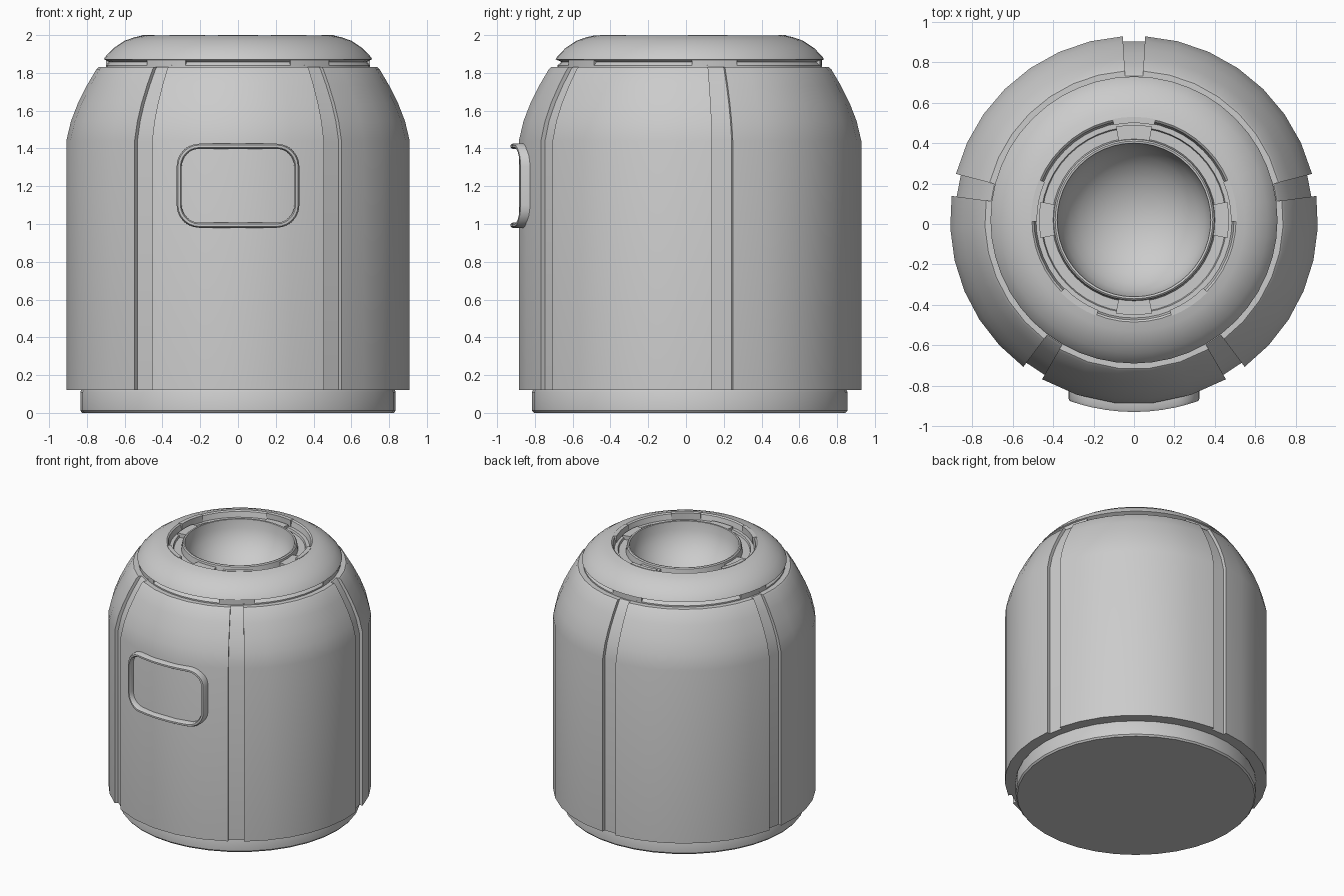
import bpy, bmesh, math
from math import radians, cos, sin, sqrt, pi

if "Cube" in bpy.data.objects:
    bpy.data.objects.remove(bpy.data.objects["Cube"])

CY = 0.02                                # body axis sits slightly behind the origin
GAPS = [-123.5, -56.5, 11, 90, 169]      # panel gap directions
HALF = 3.5                               # half angle of a gap


def finish(name, bm, smooth=28):
    bmesh.ops.remove_doubles(bm, verts=bm.verts, dist=1e-5)
    bmesh.ops.recalc_face_normals(bm, faces=bm.faces)
    me = bpy.data.meshes.new(name)
    bm.to_mesh(me)
    bm.free()
    ob = bpy.data.objects.new(name, me)
    bpy.context.collection.objects.link(ob)
    bpy.ops.object.select_all(action='DESELECT')
    ob.select_set(True)
    bpy.context.view_layer.objects.active = ob
    bpy.ops.object.shade_smooth_by_angle(angle=radians(smooth))
    return ob


def skin(bm, rings):
    # joins a closed loop of equal-length vertex rows
    for a, b in zip(rings, rings[1:] + rings[:1]):
        for i in range(len(a) - 1):
            bm.faces.new((a[i], b[i], b[i + 1], a[i + 1]))


def lathe(name, profile, stations):
    # profile: (r, z, cut weight); stations: (angle, cut depth)
    bm = bmesh.new()
    rings = []
    for ang, cut in stations:
        c, s = cos(radians(ang)), sin(radians(ang))
        row = []
        for r, z, *w in profile:
            rr = r - cut * (w[0] if w else 0)
            row.append(bm.verts.new((rr * c, CY + rr * s, z)))
        rings.append(row)
    skin(bm, rings)
    return finish(name, bm)


def arc_blocks(name, centres, half, r0, r1, z0, z1, n=4):
    # curved blocks repeated round the axis
    bm = bmesh.new()
    for mid in centres:
        rings = []
        for i in range(n + 1):
            a = radians(mid - half + 2 * half * i / n)
            rings.append([bm.verts.new((r * cos(a), CY + r * sin(a), z))
                          for r, z in ((r0, z0), (r1, z0), (r1, z1), (r0, z1))])
        for a, b in zip(rings, rings[1:]):
            for k in range(4):
                bm.faces.new((a[k], a[k - 1], b[k - 1], b[k]))
        bm.faces.new(rings[0])
        bm.faces.new(rings[-1])
    return finish(name, bm)


# Body shell: five panels separated by shallow vertical grooves
stations = []
for i, g in enumerate(GAPS):
    start = g + HALF
    end = (GAPS[i + 1] if i < 4 else GAPS[0] + 360) - HALF
    n = round((end - start) / 11)
    stations += [(g - HALF, 0.025), (g + HALF, 0.025)]
    stations += [(start + (end - start) * k / n, 0) for k in range(n + 1)]
lathe("body_shell", [(0, 0.12), (0.80, 0.12), (0.91, 0.12, 1), (0.91, 1.44, 1),
                     (0.885, 1.545, 1), (0.848, 1.64, 1), (0.80, 1.735, 1),
                     (0.75, 1.82, 1), (0.738, 1.83, 1), (0.69, 1.83), (0, 1.80)][:-1]
      + [(0.68, 1.80), (0, 1.50)], stations)

# Base foot
ring36 = [(i * 10, 0) for i in range(36)]
lathe("base_foot", [(0, 0), (0.825, 0), (0.835, 0.012), (0.835, 0.11),
                    (0.825, 0.13), (0, 0.13)], ring36)

# Lid with rim groove and bowl
bowl = [(0.38 * cos(t * pi / 16), 1.985 - 0.32 * sin(t * pi / 16)) for t in range(9)]
bowl[-1] = (0, 1.665)
lathe("lid_with_bowl", [(0, 1.55), (0.66, 1.80), (0.70, 1.83), (0.70, 1.84), (0.68, 1.858),
                        (0.71, 1.872), (0.703, 1.885), (0.66, 1.93), (0.60, 1.97),
                        (0.55, 1.988), (0.505, 1.998), (0.495, 1.99), (0.485, 1.95),
                        (0.46, 1.95), (0.455, 1.935), (0.405, 1.935), (0.398, 1.98),
                        (0.39, 1.987)] + bowl, [(i * 7.5, 0) for i in range(48)])

# Four bridges across the rim groove, five tabs round the opening and the neck
arc_blocks("groove_bridges", [0, 90, 180, 270], 11, 0.395, 0.47, 1.92, 1.965)
arc_blocks("opening_tabs", GAPS, 12, 0.48, 0.51, 1.95, 2.0)
arc_blocks("neck_tabs", GAPS, 10, 0.65, 0.70, 1.84, 1.87)

# Front frame: rounded rectangle wrapped onto the body
section = [(0, 0.89), (0, 0.938), (0.007, 0.95), (0.02, 0.95), (0.027, 0.938), (0.027, 0.89)]
HW, HH, RAD = 0.325, 0.2225, 0.12
bm = bmesh.new()
rows = []


def frame_row(cx, cz, a):
    row = []
    for off, r in section:
        x = cx + (RAD - off) * cos(a)
        z = 1.2025 + cz + (RAD - off) * sin(a)
        row.append(bm.verts.new((x, CY - sqrt(r * r - x * x), z)))
    rows.append(row)


for q, (sx, sz) in enumerate([(1, 1), (-1, 1), (-1, -1), (1, -1)]):
    cx, cz = sx * (HW - RAD), sz * (HH - RAD)
    for k in range(7):
        frame_row(cx, cz, (q + k / 6) * pi / 2)
    if q % 2 == 0:                       # extra rows so long sides follow the curve
        for k in range(1, 6):
            frame_row(cx * (1 - k / 3), cz, (q + 1) * pi / 2)
skin(bm, rows)
finish("front_frame", bm, 35)
